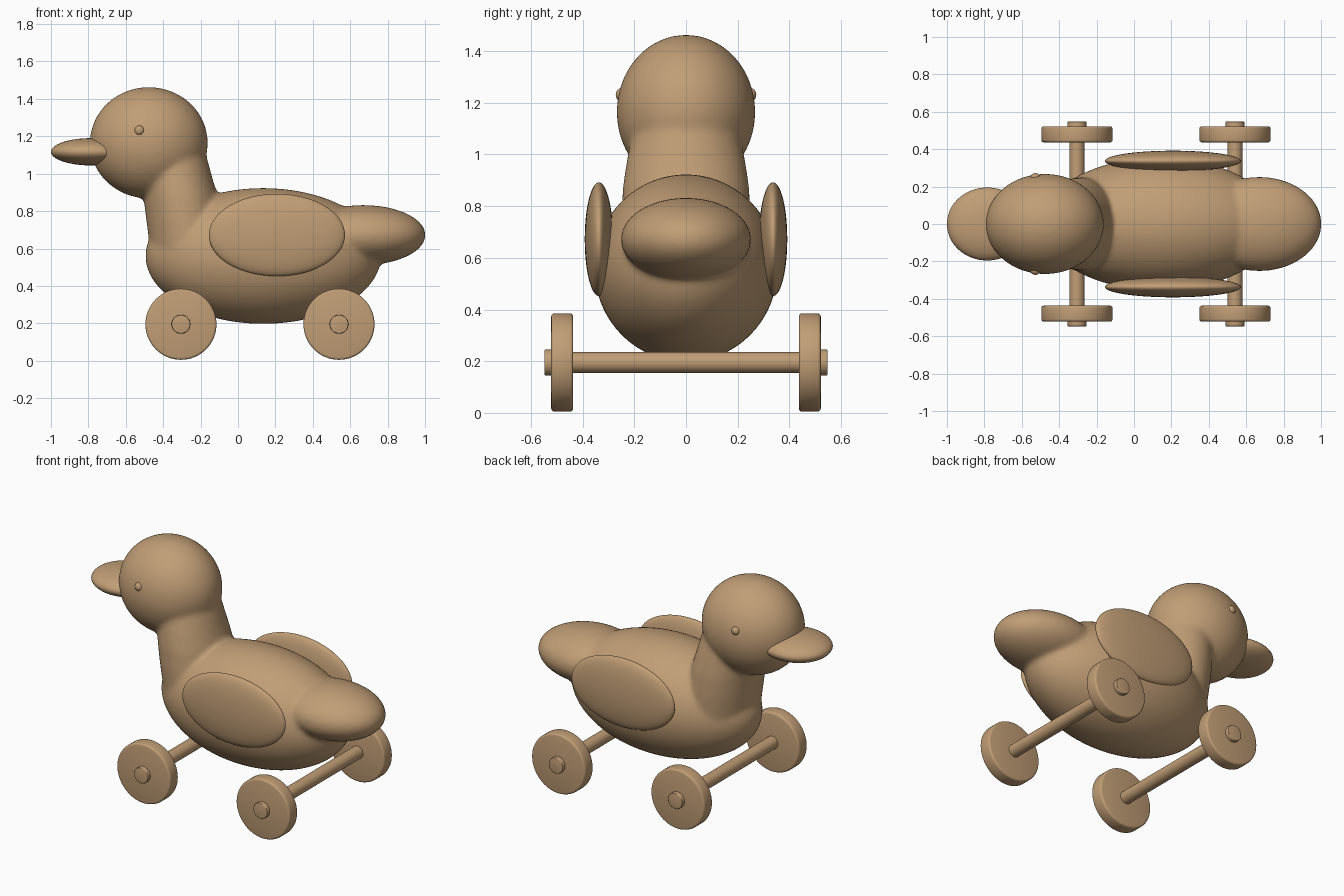
import bpy, bmesh, math
from mathutils import Vector

if "Cube" in bpy.data.objects:
    bpy.data.objects.remove(bpy.data.objects["Cube"])

wood = bpy.data.materials.new("warm wood")
wood.diffuse_color = (0.53, 0.34, 0.18, 1)
wood.use_nodes = True
wood.node_tree.nodes["Principled BSDF"].inputs["Base Color"].default_value = wood.diffuse_color


def activate(ob):
    bpy.ops.object.select_all(action='DESELECT')
    ob.select_set(True)
    bpy.context.view_layer.objects.active = ob


def finish(ob, name, angle=40):
    ob.name = name
    ob.data.materials.clear()
    ob.data.materials.append(wood)
    activate(ob)
    bpy.ops.object.shade_smooth_by_angle(angle=math.radians(angle))
    return ob


def ellipsoid(name, loc, radii, seg=64):
    bpy.ops.mesh.primitive_uv_sphere_add(segments=seg, ring_count=seg // 2, location=loc)
    ob = bpy.context.object
    ob.scale = radii
    bpy.ops.object.transform_apply(location=False, rotation=False, scale=True)
    return finish(ob, name, 80)


def cylinder(name, loc, radius, depth, bevel):
    bpy.ops.mesh.primitive_cylinder_add(vertices=64, radius=radius, depth=depth,
                                        location=loc, rotation=(math.pi / 2, 0, 0))
    ob = bpy.context.object
    if bevel:
        m = ob.modifiers.new("rounded rim", 'BEVEL')
        m.width, m.segments, m.limit_method = bevel, 3, 'ANGLE'
        bpy.ops.object.modifier_apply(modifier=m.name)
    return finish(ob, name)


def loft(name, rings, seg=64):
    # each ring: centre x, z, half-size x, half-size y
    bm = bmesh.new()
    loops = []
    for cx, z, rx, ry in rings:
        loops.append([bm.verts.new((cx + rx * math.cos(2 * math.pi * i / seg),
                                    ry * math.sin(2 * math.pi * i / seg), z))
                      for i in range(seg)])
    for a, b in zip(loops, loops[1:]):
        for i in range(seg):
            j = (i + 1) % seg
            bm.faces.new((a[i], a[j], b[j], b[i]))
    bm.faces.new(loops[0][::-1])
    bm.faces.new(loops[-1])
    bm.normal_update()
    me = bpy.data.meshes.new(name)
    bm.to_mesh(me)
    bm.free()
    ob = bpy.data.objects.new(name, me)
    bpy.context.collection.objects.link(ob)
    return ob


# body, neck, head and tail blended into one carved piece
body = ellipsoid("duck_body", (0.135, 0, 0.56), (0.63, 0.355, 0.363), 96)
head = ellipsoid("head", (-0.477, 0, 1.165), (0.315, 0.268, 0.298), 96)
tail = ellipsoid("tail", (0.67, 0, 0.672), (0.333, 0.252, 0.16), 96)
neck = loft("neck", [(-0.25, 0.6, 0.22, 0.25), (-0.285, 0.75, 0.205, 0.25),
                     (-0.305, 0.87, 0.2, 0.245), (-0.325, 0.97, 0.19, 0.23),
                     (-0.36, 1.1, 0.19, 0.205)])
activate(body)
for part in (head, tail, neck):
    part.select_set(True)
bpy.ops.object.join()
m = body.modifiers.new("fuse", 'REMESH')
m.mode, m.voxel_size = 'VOXEL', 0.013
s = body.modifiers.new("soften joints", 'SMOOTH')
s.factor, s.iterations = 0.5, 12
bpy.ops.object.modifier_apply(modifier=m.name)
bpy.ops.object.modifier_apply(modifier=s.name)
finish(body, "duck_body", 80)

# beak
ellipsoid("beak", (-0.785, 0, 1.117), (0.215, 0.195, 0.073))

# wings and eyes on both sides
for side, label in ((-1, "front"), (1, "back")):
    ellipsoid("wing_" + label, (0.208, side * 0.337, 0.672), (0.364, 0.055, 0.22))
    ellipsoid("eye_" + label, (-0.527, side * 0.25, 1.231), (0.026, 0.022, 0.026), 24)

# axles, wheels and hub caps
for x, label in ((-0.305, "fore"), (0.54, "rear")):
    cylinder("axle_" + label, (x, 0, 0.195), 0.04, 0.96, 0)
    for side, end in ((-1, "front"), (1, "back")):
        cylinder(f"wheel_{label}_{end}", (x, side * 0.479, 0.195), 0.19, 0.085, 0.012)
        cylinder(f"hub_{label}_{end}", (x, side * 0.515, 0.195), 0.05, 0.065, 0.004)
